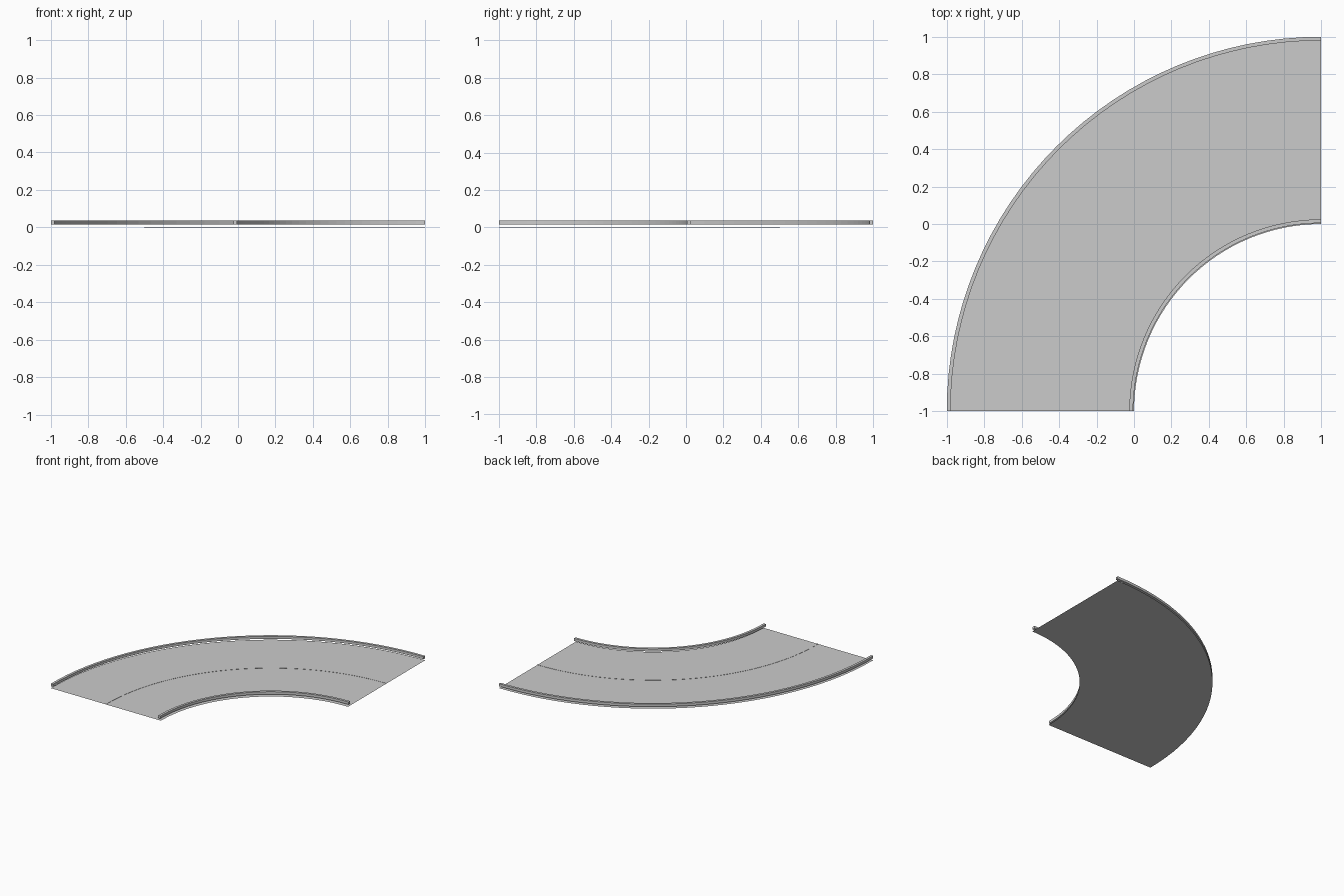
import bpy, bmesh, math

if "Cube" in bpy.data.objects:
    bpy.data.objects.remove(bpy.data.objects["Cube"])

CENTRE = (1.0, -1.0)   # centre of the quarter bend
STEPS = 32


def sweep(name, profile, closed=True):
    """Sweep a (radius, height) profile through the quarter bend."""
    bm = bmesh.new()
    rings = []
    for i in range(STEPS + 1):
        a = math.radians(90 + 90 * i / STEPS)
        rings.append([bm.verts.new((CENTRE[0] + r * math.cos(a),
                                    CENTRE[1] + r * math.sin(a), z))
                      for r, z in profile])
    n = len(profile)
    for a, b in zip(rings, rings[1:]):
        for j in range(n if closed else n - 1):
            k = (j + 1) % n
            bm.faces.new((a[j], a[k], b[k], b[j]))
    if closed:
        bm.faces.new(rings[0])
        bm.faces.new(rings[-1])
        bmesh.ops.recalc_face_normals(bm, faces=bm.faces)
    else:
        bm.normal_update()
        if bm.faces[:][0].normal.z < 0:
            bmesh.ops.reverse_faces(bm, faces=bm.faces)
    mesh = bpy.data.meshes.new(name)
    bm.to_mesh(mesh)
    bm.free()
    obj = bpy.data.objects.new(name, mesh)
    bpy.context.collection.objects.link(obj)
    return obj


def box(r0, r1, z0, z1):
    return [(r0, z0), (r1, z0), (r1, z1), (r0, z1)]


# flat road sheet
sweep("road_surface", [(1.0, 0), (2.0, 0)], closed=False)
# hairline centre marking
sweep("centre_line", box(1.498, 1.502, 0.0005, 0.002))
# raised guard rails along both edges
sweep("inner_rail", box(1.005, 1.025, 0.016, 0.037))
sweep("outer_rail", box(1.98, 2.0, 0.016, 0.037))
